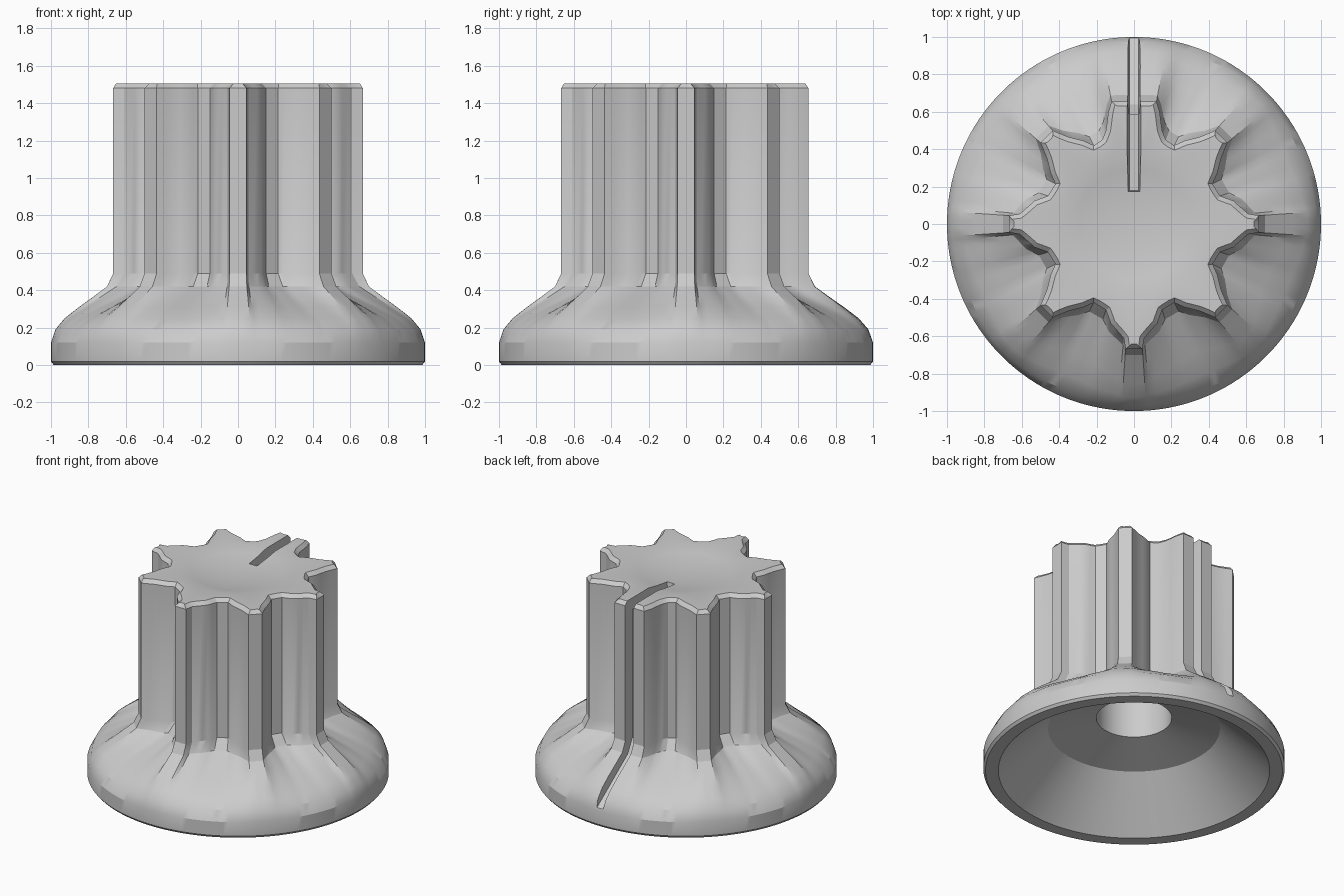
import bpy, bmesh, math

cube = bpy.data.objects.get("Cube")
if cube:
    bpy.data.objects.remove(cube, do_unlink=True)

grey = bpy.data.materials.new("light_grey")
grey.use_nodes = True
grey.diffuse_color = (0.6, 0.6, 0.6, 1)
grey.node_tree.nodes["Principled BSDF"].inputs["Base Color"].default_value = (0.6, 0.6, 0.6, 1)


def make_object(name, bm):
    bmesh.ops.recalc_face_normals(bm, faces=bm.faces)
    mesh = bpy.data.meshes.new(name)
    bm.to_mesh(mesh)
    bm.free()
    mesh.materials.append(grey)
    obj = bpy.data.objects.new(name, mesh)
    bpy.context.collection.objects.link(obj)
    return obj


def loft(name, rings):
    """Skin a list of equal-length rings and cap both ends."""
    bm = bmesh.new()
    rows = [[bm.verts.new(p) for p in ring] for ring in rings]
    for a, b in zip(rows, rows[1:]):
        for i in range(len(a)):
            j = (i + 1) % len(a)
            bm.faces.new((a[i], a[j], b[j], b[i]))
    bm.faces.new(rows[0])
    bm.faces.new(rows[-1])
    return make_object(name, bm)


# Grip outline: half a lobe as (distance out, sideways), mirrored and turned
groove = [(.42, .215), (.445, .27), (.465, .35), (.50, .435)]
narrow = [(.667, .045), (.61, .055), (.53, .125), (.46, .15)] + groove
wide = [(.655, .12), (.60, .137), (.50, .15), (.45, .17)] + groove

corners = []
for turn, arm in enumerate([narrow, wide, narrow, narrow]):
    c, s = [(1, 0), (0, 1), (-1, 0), (0, -1)][turn]
    lobe = [(r, -w) for r, w in reversed(arm)] + arm
    corners += [(r * c - w * s, r * s + w * c) for r, w in lobe]

# Subdivide the outline so the round skirt stays smooth
outline = []
for i, (x, y) in enumerate(corners):
    u, v = corners[(i + 1) % len(corners)]
    sweep = (math.atan2(v, u) - math.atan2(y, x)) % math.tau
    n = max(1, math.ceil(sweep / math.radians(3)))
    outline += [(x + (u - x) * k / n, y + (v - y) * k / n) for k in range(n)]
count = len(outline)


def circle(r, z):
    return [(r * x / math.hypot(x, y), r * y / math.hypot(x, y), z) for x, y in outline]


def blend(t, z):
    """Ring between the grip outline (0) and the unit circle (1)."""
    return [(x + (x / math.hypot(x, y) - x) * t,
             y + (y / math.hypot(x, y) - y) * t, z) for x, y in outline]


def inset(d, z):
    ring = []
    for i, (x, y) in enumerate(outline):
        (a, b), (e, f) = outline[i - 1], outline[(i + 1) % count]
        length = math.hypot(e - a, f - b)
        ring.append((x - d * (f - b) / length, y + d * (e - a) / length, z))
    return ring


# Knob: shaft hole, hollow underside, rim, skirt, fluted grip, dished top
rings = [circle(r, z) for r, z in
         [(.25, 1.1), (.25, .40), (.57, .32), (.90, 0), (.985, 0), (1, .018), (1, .12)]]
rings += [blend(t, z) for t, z in
          [(.93, .19), (.78, .25), (.55, .31), (.30, .37), (.10, .42), (0, .49), (0, 1.48)]]
rings.append(inset(.025, 1.505))
rings += [circle(r, z) for r, z in
          [(.38, 1.505), (.30, 1.489), (.20, 1.475), (.10, 1.467), (.02, 1.465)]]
knob = loft("knob", rings)

# Pointer slot: tapered cutter following the top, grip and skirt
slot_floor = [(.18, 1.43), (.585, 1.43), (.585, .49), (.64, .39), (.82, .26), (.93, .18), (1.06, .09)]
slot_mouth = [(.16, 1.56), (.72, 1.56), (.72, .51), (.77, .46), (.93, .34), (1.05, .26), (1.14, .17)]
sections = [[(-.025, a, b), (.025, a, b), (.045, c, d), (-.045, c, d)]
            for (a, b), (c, d) in zip(slot_floor, slot_mouth)]
cutter = loft("slot_cutter", sections)
cutter.hide_render = True

cut = knob.modifiers.new("pointer_slot", 'BOOLEAN')
cut.operation = 'DIFFERENCE'
cut.solver = 'EXACT'
cut.object = cutter
bpy.ops.object.select_all(action='DESELECT')
knob.select_set(True)
bpy.context.view_layer.objects.active = knob
bpy.ops.object.modifier_apply(modifier=cut.name)
bpy.data.objects.remove(cutter, do_unlink=True)
bpy.ops.object.shade_smooth_by_angle(angle=math.radians(25))
